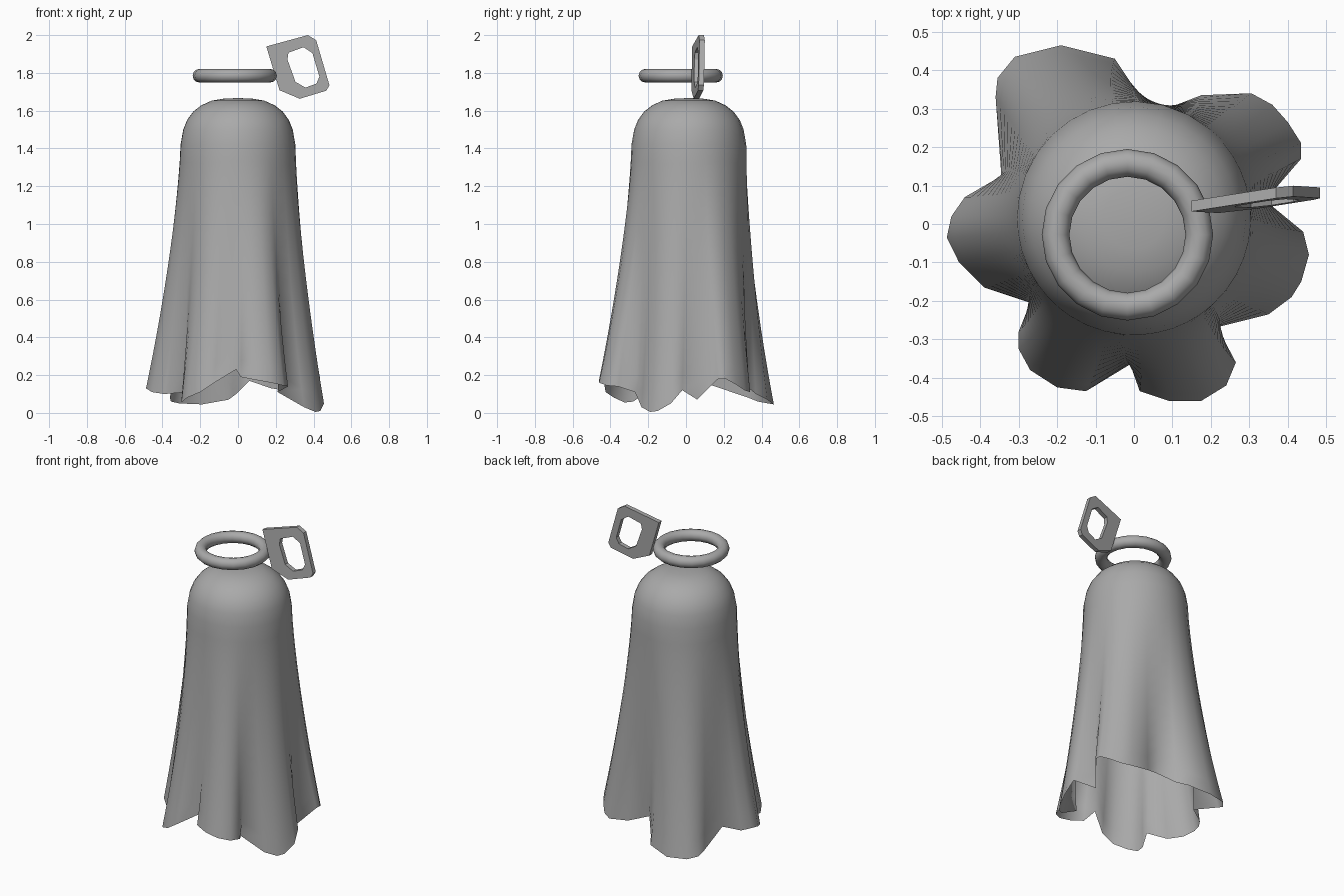
import bpy, bmesh, math

if "Cube" in bpy.data.objects:
    bpy.data.objects.remove(bpy.data.objects["Cube"])

grey = bpy.data.materials.new("mid grey")
grey.diffuse_color = (0.4, 0.4, 0.4, 1)
grey.use_nodes = True
grey.node_tree.nodes["Principled BSDF"].inputs["Base Color"].default_value = grey.diffuse_color


def finish(name, bm, smooth=None):
    bmesh.ops.recalc_face_normals(bm, faces=bm.faces[:])
    mesh = bpy.data.meshes.new(name)
    bm.to_mesh(mesh)
    bm.free()
    obj = bpy.data.objects.new(name, mesh)
    bpy.context.collection.objects.link(obj)
    mesh.materials.append(grey)
    if smooth:
        bpy.ops.object.select_all(action='DESELECT')
        obj.select_set(True)
        bpy.context.view_layer.objects.active = obj
        bpy.ops.object.shade_smooth_by_angle(angle=math.radians(smooth))
    return obj


# Wavy hem of the cloth: six lobes, each ending in an inward fold
lobes = [
    [(.44, -.02, .12), (.455, -.08, .05), (.435, -.15, .01), (.41, -.19, .005),
     (.35, -.235, .03), (.21, -.27, .11)],
    [(.265, -.36, .14), (.24, -.42, .145), (.175, -.46, .16), (.09, -.46, .175),
     (.015, -.435, .19), (-.01, -.365, .23)],
    [(-.125, -.435, .16), (-.2, -.425, .11), (-.27, -.38, .08), (-.3, -.325, .055),
     (-.3, -.28, .06), (-.27, -.205, .11)],
    [(-.39, -.165, .10), (-.455, -.1, .11), (-.487, -.035, .13), (-.475, .02, .135),
     (-.44, .07, .13), (-.345, .125, .15)],
    [(-.36, .33, .08), (-.355, .38, .06), (-.31, .435, .05), (-.19, .465, .045),
     (-.05, .43, .07), (-.01, .37, .10), (.06, .285, .17)],
    [(.175, .335, .13), (.305, .34, .11), (.36, .31, .12), (.4, .265, .15),
     (.435, .21, .18), (.435, .17, .18), (.34, .06, .07)],
]
hem = [p for lobe in lobes for p in lobe]
n = len(hem)
CY = 0.015   # centre of the dome in y

# Dome angles follow the hem, smoothed so the columns stay evenly spread
ang = [math.atan2(y - CY, x) for x, y, z in hem]
for i in range(1, n):
    while ang[i] - ang[i - 1] > math.pi:
        ang[i] -= 2 * math.pi
for _ in range(2):
    ext = [ang[-1] + 2 * math.pi] + ang + [ang[0] - 2 * math.pi]
    ang = [(ext[i] + ext[i + 1] + ext[i + 2]) / 3 for i in range(n)]

# Softened hem shape, so the folds fade out higher up the cloth
soft = [tuple((hem[i - 1][c] + 2 * hem[i][c] + hem[(i + 1) % n][c]) / 4
              for c in range(3)) for i in range(n)]

# Draped cloth: round dome blending down to the wavy hem, open below
R, Z0, ROWS = 0.304, 1.42, 14
dome = [(.08, 1.663), (.14, 1.653), (.195, 1.628), (.237, 1.595),
        (.27, 1.55), (.29, 1.5)]
bm = bmesh.new()
top = bm.verts.new((0, CY, 1.667))
rings = [[bm.verts.new((r * math.cos(a), CY + r * math.sin(a), z)) for a in ang]
         for r, z in dome]
for k in range(ROWS + 1):
    t = k / ROWS
    f = t ** 1.35
    s = t ** 2
    ring = []
    for a, p, q in zip(ang, hem, soft):
        x, y = (q[c] + (p[c] - q[c]) * s for c in (0, 1))
        dx, dy = R * math.cos(a), CY + R * math.sin(a)
        ring.append(bm.verts.new((dx + (x - dx) * f, dy + (y - dy) * f,
                                  Z0 + (p[2] - Z0) * t)))
    rings.append(ring)
for i in range(n):
    j = (i + 1) % n
    bm.faces.new((top, rings[0][i], rings[0][j]))
    for u, v in zip(rings, rings[1:]):
        bm.faces.new((u[i], v[i], v[j], u[j]))
finish("draped_cloth", bm, 180)

# Floating ring above the dome
bpy.ops.mesh.primitive_torus_add(location=(-0.017, -0.028, 1.785), major_radius=0.187,
                                 minor_radius=0.036, major_segments=20, minor_segments=12)
halo = bpy.context.object
halo.name = "floating_ring"
halo.data.materials.append(grey)
bpy.ops.object.shade_smooth_by_angle(angle=math.radians(50))

# Tilted tag plate with cut corners and a window through it
outer = [(.15, 1.94), (.37, 2.0), (.414, 1.973), (.484, 1.735),
         (.468, 1.706), (.327, 1.663), (.22, 1.708), (.155, 1.923)]
inner = [(.267, 1.907), (.347, 1.936), (.394, 1.905), (.431, 1.78),
         (.415, 1.743), (.357, 1.722), (.304, 1.753), (.262, 1.87)]
bm = bmesh.new()


def loop(points, side):
    return [bm.verts.new((x, .04 + .14 * (x - .15) + .06 * (z - 1.83) + side * .014, z))
            for x, z in points]


loops = [loop(outer, -1), loop(inner, -1), loop(inner, 1), loop(outer, 1)]
for a, b in zip(loops, loops[1:] + loops[:1]):
    for i in range(8):
        j = (i + 1) % 8
        bm.faces.new((a[i], a[j], b[j], b[i]))
finish("tag_plate", bm)
